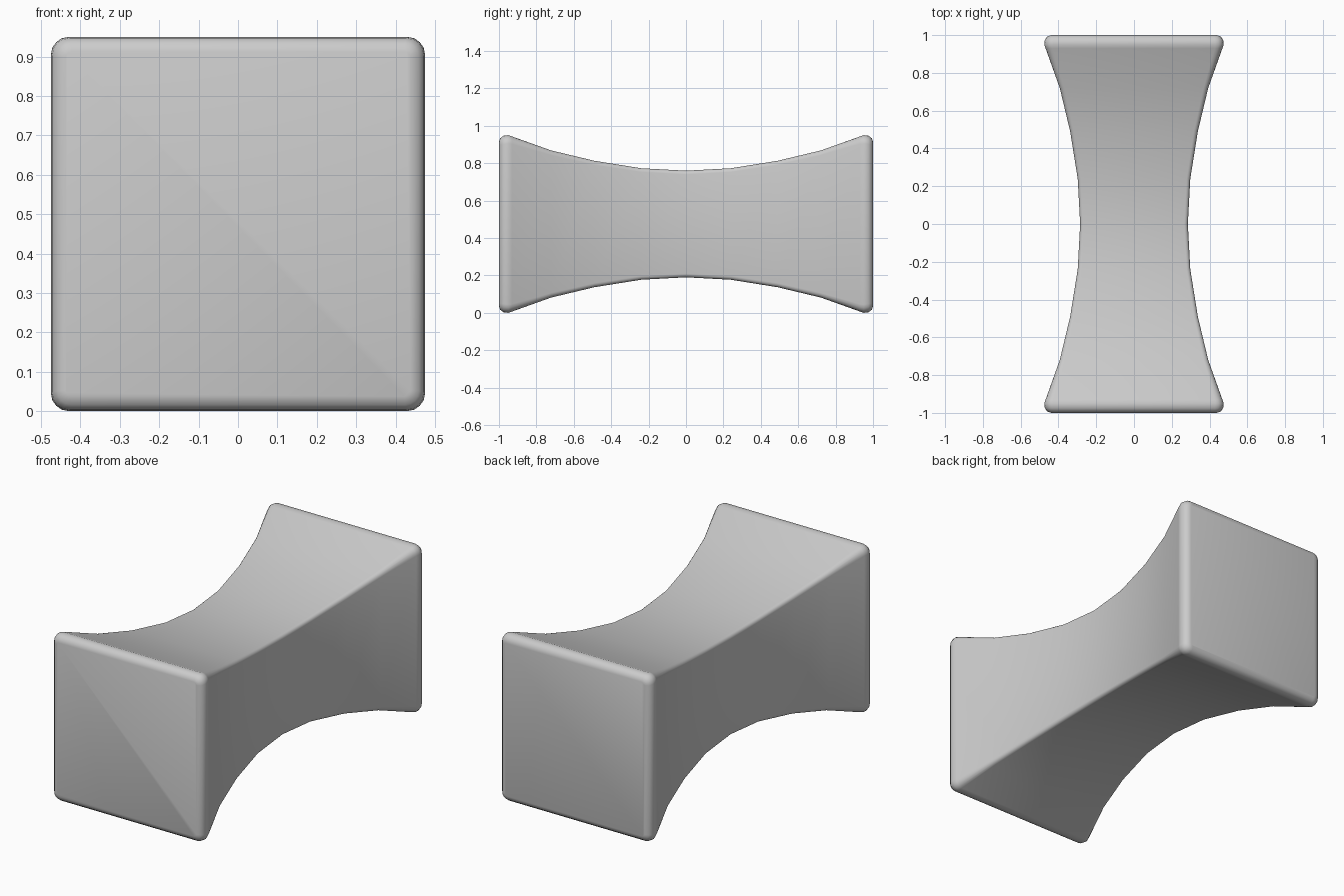
import bpy
import bmesh
from math import cos, sin, pi, radians

cube = bpy.data.objects.get("Cube")
if cube:
    bpy.data.objects.remove(cube, do_unlink=True)

MID_Z = 0.475
SEGMENTS = 4

# Half profile from waist to end: distance, half width, corner radius
HALF = [(0.0, 0.285, 0.02), (0.24, 0.298, 0.02), (0.49, 0.338, 0.022),
        (0.72, 0.393, 0.025), (0.93, 0.468, 0.04), (0.95, 0.475, 0.045),
        (0.975, 0.472, 0.045), (0.993, 0.459, 0.035), (1.0, 0.438, 0.015)]
STATIONS = [(-y, h, r) for y, h, r in reversed(HALF[1:])] + HALF


def rounded_square(bm, y, half, radius):
    """Ring of vertices around a square with rounded corners."""
    ring = []
    for corner in range(4):
        mid = pi / 4 + corner * pi / 2
        sx = 1 if cos(mid) > 0 else -1
        sz = 1 if sin(mid) > 0 else -1
        for i in range(SEGMENTS + 1):
            a = corner * pi / 2 + i / SEGMENTS * pi / 2
            ring.append(bm.verts.new((sx * (half - radius) + radius * cos(a), y,
                                      MID_Z + sz * (half - radius) + radius * sin(a))))
    return ring


# Waisted block lofted through the rings, closed by flat ends
bm = bmesh.new()
rings = [rounded_square(bm, *s) for s in STATIONS]
for a, b in zip(rings, rings[1:]):
    for i in range(len(a)):
        j = (i + 1) % len(a)
        bm.faces.new((a[i], a[j], b[j], b[i]))
bm.faces.new(rings[0])
bm.faces.new(rings[-1])
bmesh.ops.recalc_face_normals(bm, faces=bm.faces)

mesh = bpy.data.meshes.new("waisted_block")
bm.to_mesh(mesh)
bm.free()
block = bpy.data.objects.new("waisted_block", mesh)
bpy.context.collection.objects.link(block)

# Plain grey finish
grey = bpy.data.materials.new("light_grey")
grey.use_nodes = True
colour = (0.6, 0.6, 0.6, 1)
grey.diffuse_color = colour
grey.node_tree.nodes["Principled BSDF"].inputs["Base Color"].default_value = colour
mesh.materials.append(grey)

bpy.ops.object.select_all(action='DESELECT')
block.select_set(True)
bpy.context.view_layer.objects.active = block
bpy.ops.object.shade_smooth_by_angle(angle=radians(35))
